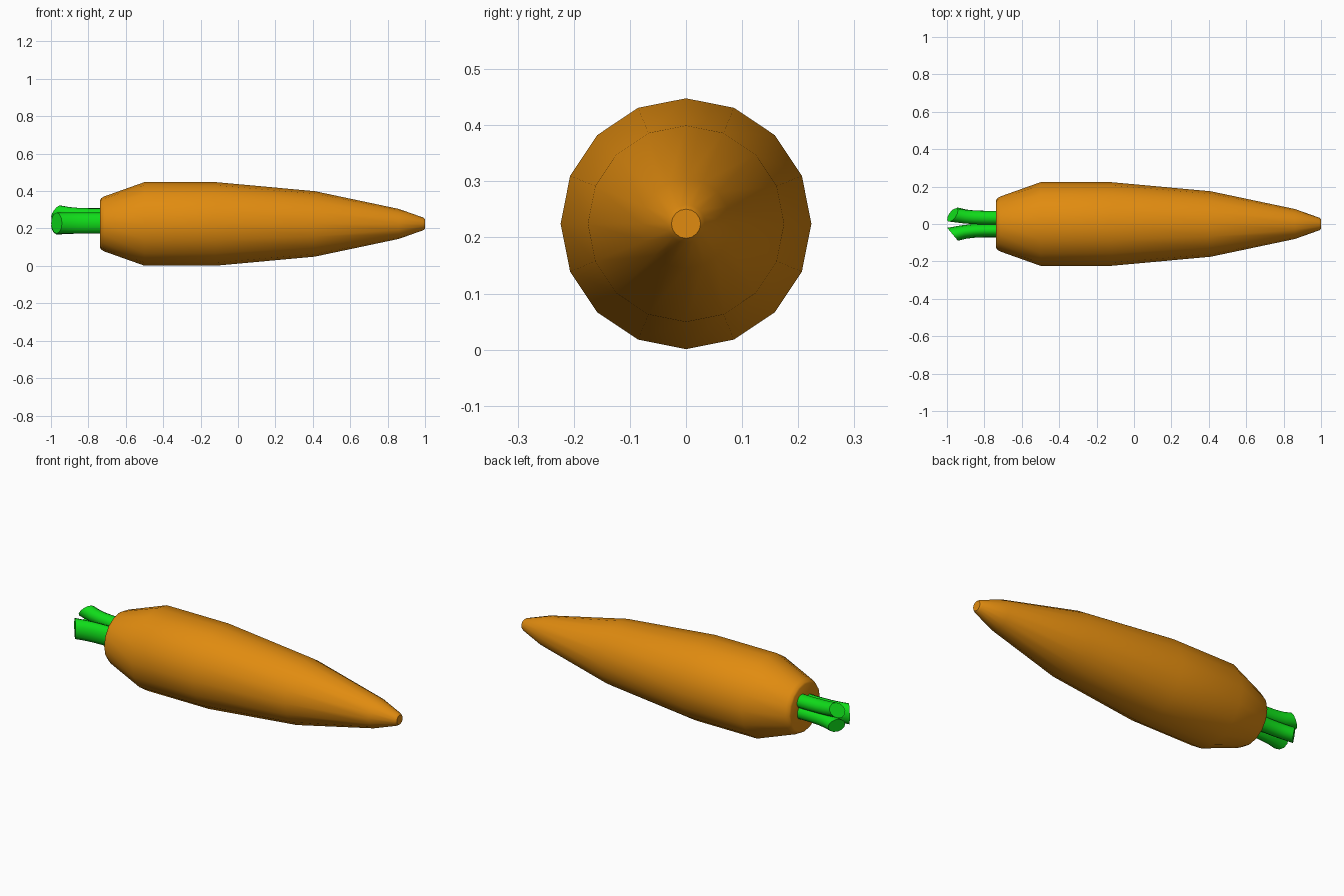
import bpy, bmesh
from math import sin, cos, pi, radians
from mathutils import Vector

if "Cube" in bpy.data.objects:
    bpy.data.objects.remove(bpy.data.objects["Cube"])


def material(name, color):
    m = bpy.data.materials.new(name)
    m.diffuse_color = color
    m.use_nodes = True
    m.node_tree.nodes["Principled BSDF"].inputs["Base Color"].default_value = m.diffuse_color
    return m


def loft(name, rings, mat, angle):
    """Skin a list of rings (equal point counts) and cap both ends."""
    bm = bmesh.new()
    rows = [[bm.verts.new(p) for p in ring] for ring in rings]
    n = len(rows[0])
    for a, b in zip(rows, rows[1:]):
        for i in range(n):
            j = (i + 1) % n
            bm.faces.new((a[i], a[j], b[j], b[i]))
    bm.faces.new(rows[0])
    bm.faces.new(rows[-1])
    bmesh.ops.recalc_face_normals(bm, faces=bm.faces)
    me = bpy.data.meshes.new(name)
    bm.to_mesh(me)
    bm.free()
    me.materials.append(mat)
    ob = bpy.data.objects.new(name, me)
    bpy.context.collection.objects.link(ob)
    bpy.ops.object.select_all(action='DESELECT')
    ob.select_set(True)
    bpy.context.view_layer.objects.active = ob
    bpy.ops.object.shade_smooth_by_angle(angle=radians(angle))
    return ob


def ring(center, out, a, b, tilt, n):
    """Ellipse across x; its outward half leans toward +x by tilt."""
    X = Vector((1, 0, 0))
    side = X.cross(out)
    lean = out * cos(tilt) + X * sin(tilt)
    return [center + lean * (a * cos(2 * pi * i / n)) + side * (b * sin(2 * pi * i / n))
            for i in range(n)]


orange = material("carrot_orange", (0.75, 0.26, 0.005, 1))
green = material("leaf_green", (0.005, 0.72, 0.01, 1))

# Root body: 16-sided lathe along x
profile = [(-0.737, 0.128), (-0.732, 0.137), (-0.715, 0.147), (-0.5, 0.2235),
           (-0.12, 0.2235), (0.41, 0.175), (0.86, 0.08), (0.99, 0.034), (1.0, 0.026)]
up = Vector((0, 0, 1))
loft("carrot_root", [ring(Vector((x, 0, 0.2245)), up, r, r, 0, 16) for x, r in profile],
     orange, 50)

# Three cut stalks, flaring outward at the end
# name, root y, root z, outward direction (y, z), half depth, half width
stalks = [("stalk_front", -0.034, 0.229, (-1, 0), 0.037, 0.056),
          ("stalk_upper", 0.034, 0.272, (0.7, 0.75), 0.037, 0.038),
          ("stalk_lower", 0.034, 0.210, (0.95, -0.25), 0.037, 0.038)]
# x, outward shift, tilt, size factor
path = [(-0.70, 0.0, 0, 1), (-0.80, 0.0, 0, 1), (-0.86, 0.003, 8, 1),
        (-0.91, 0.009, 20, 1.03), (-0.97, 0.021, 40, 1.22)]
for name, y, z, d, a, b in stalks:
    out = Vector((0, d[0], d[1])).normalized()
    rings = [ring(Vector((x, y, z)) + out * s, out, a * k, b, radians(t), 12)
             for x, s, t, k in path]
    loft(name, rings, green, 50)
